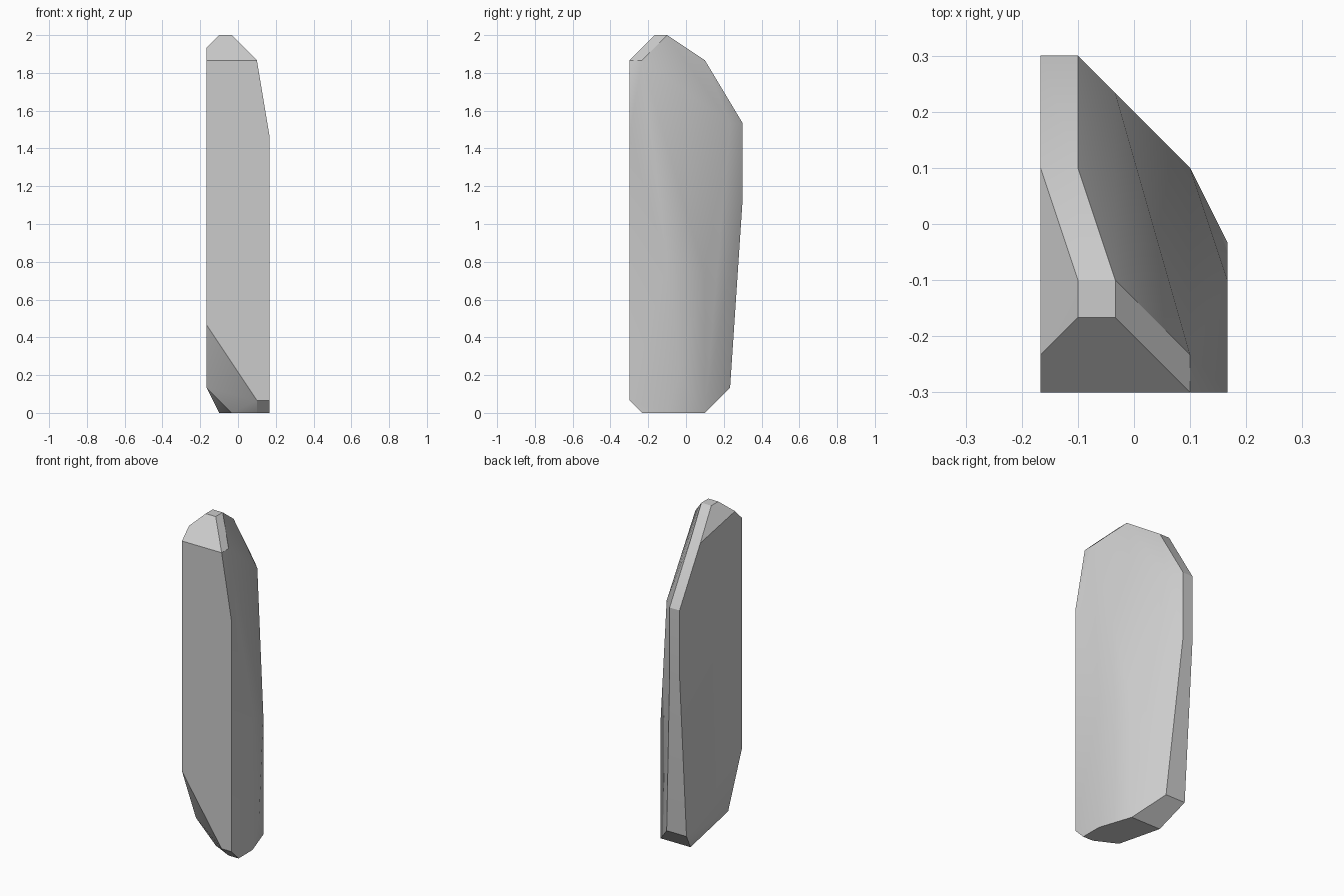
import bpy
import bmesh
import math

old = bpy.data.objects.get("Cube")
if old:
    bpy.data.objects.remove(old, do_unlink=True)

# Corners lie on a coarse lattice, thirty steps to the full height
STEP = 2 / 30
SIZE_X, SIZE_Y = 5, 9

# Tip: small flat top, front bevel, side bevel
tip = [(1, 2, 30), (2, 2, 30), (1, 3, 30), (2, 3, 30),
       (0, 1, 29), (0, 0, 28), (4, 0, 28), (4, 1, 28)]
# Back bevel strip, running down the rear edge
back = [(0, 6, 28), (1, 6, 28), (0, 9, 23), (1, 9, 23), (2, 8, 23),
        (0, 9, 17), (1, 9, 17), (0, 8, 2), (2, 8, 2)]
# Rounded left flank
flank = [(5, 0, 22), (5, 3, 12), (4, 6, 11), (5, 4, 3)]
# Chipped foot
foot = [(0, 0, 7), (0, 2, 2), (4, 0, 1), (5, 0, 1), (4, 1, 0), (5, 1, 0),
        (2, 2, 0), (5, 3, 0), (4, 6, 0), (1, 6, 0)]

# Wrap the corners in a faceted shell
bm = bmesh.new()
for x, y, z in tip + back + flank + foot:
    bm.verts.new(((x - SIZE_X / 2) * STEP, (y - SIZE_Y / 2) * STEP, z * STEP))
hull = bmesh.ops.convex_hull(bm, input=bm.verts)
inside = {v for v in hull["geom_interior"] if isinstance(v, bmesh.types.BMVert)}
bmesh.ops.delete(bm, geom=list(inside), context="VERTS")
bmesh.ops.dissolve_limit(bm, angle_limit=math.radians(0.5),
                         verts=bm.verts, edges=bm.edges)
bmesh.ops.recalc_face_normals(bm, faces=bm.faces)

# Keep the edge under the front bevel crisp
for edge in bm.edges:
    low_front = all(v.co.z < 1.5 * STEP and v.co.x > SIZE_X * 0.25 * STEP
                    and v.co.y < -3 * STEP for v in edge.verts)
    along_z = abs(edge.verts[0].co.x - edge.verts[1].co.x) < STEP / 2
    if low_front and along_z:
        edge.smooth = False

mesh = bpy.data.meshes.new("stone_shard")
bm.to_mesh(mesh)
bm.free()
shard = bpy.data.objects.new("stone_shard", mesh)
bpy.context.collection.objects.link(shard)

# Plain grey stone
stone = bpy.data.materials.new("stone_grey")
stone.use_nodes = True
grey = (0.6, 0.6, 0.6, 1)
stone.diffuse_color = grey
stone.node_tree.nodes["Principled BSDF"].inputs["Base Color"].default_value = grey
mesh.materials.append(stone)

# Soft flank, crisp bevels
bpy.ops.object.select_all(action="DESELECT")
shard.select_set(True)
bpy.context.view_layer.objects.active = shard
bpy.ops.object.shade_smooth_by_angle(angle=math.radians(30), keep_sharp_edges=True)
